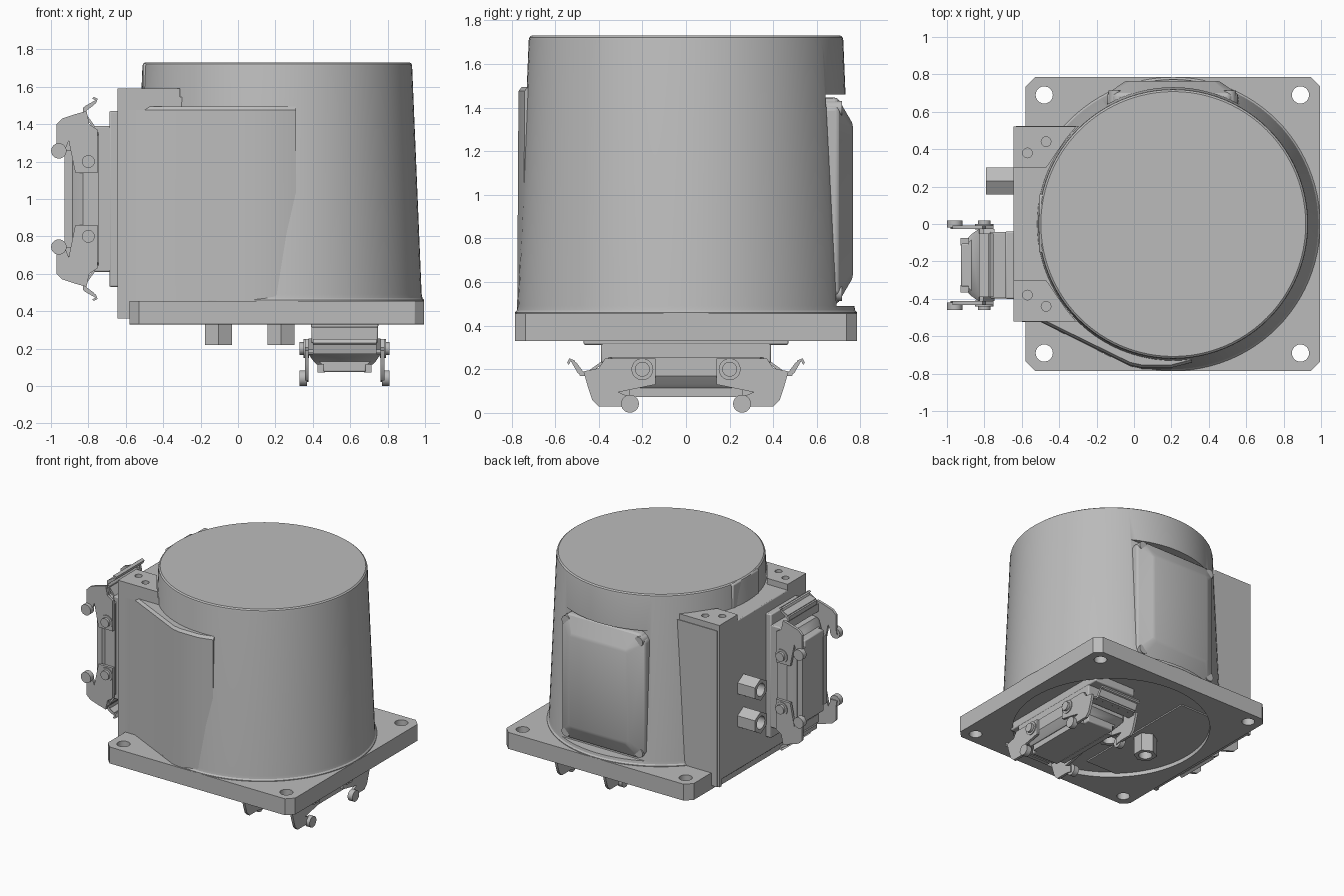
import bpy, bmesh, math
from mathutils import Matrix, Vector

if "Cube" in bpy.data.objects:
    bpy.data.objects.remove(bpy.data.objects["Cube"])

grey = bpy.data.materials.new("cast_grey")
grey.use_nodes = True
grey.diffuse_color = (0.5, 0.5, 0.5, 1)
grey.node_tree.nodes["Principled BSDF"].inputs["Base Color"].default_value = (0.5, 0.5, 0.5, 1)
made = []
WORLD = Matrix.Identity(4)


def loft(name, rings, frame=WORLD, bevel=0):
    """Closed solid through rings with equal point counts."""
    bm = bmesh.new()
    vs = [[bm.verts.new(frame @ Vector(p)) for p in ring] for ring in rings]
    n = len(vs[0])
    for a, b in zip(vs, vs[1:]):
        for i in range(n):
            j = (i + 1) % n
            bm.faces.new((a[i], a[j], b[j], b[i]))
    bm.faces.new(vs[0])
    bm.faces.new(vs[-1])
    bmesh.ops.recalc_face_normals(bm, faces=bm.faces)
    mesh = bpy.data.meshes.new(name)
    bm.to_mesh(mesh)
    bm.free()
    mesh.materials.append(grey)
    ob = bpy.data.objects.new(name, mesh)
    bpy.context.collection.objects.link(ob)
    if bevel:
        mod = ob.modifiers.new("edges", "BEVEL")
        mod.width, mod.segments, mod.limit_method = bevel, 2, "ANGLE"
    made.append(ob)
    return ob


def prism(name, pts, lo, hi, axis=2, frame=WORLD, bevel=0):
    """Extrude a 2D outline along the given axis."""
    def ring(t):
        return [p[:axis] + (t,) + p[axis:] for p in map(tuple, pts)]
    return loft(name, [ring(lo), ring(hi)], frame, bevel)


def circle(cx, cy, r, n=24, turn=0.0):
    return [(cx + r * math.cos(turn + math.tau * i / n),
             cy + r * math.sin(turn + math.tau * i / n)) for i in range(n)]


def rect(x0, x1, y0, y1):
    return [(x0, y0), (x1, y0), (x1, y1), (x0, y1)]


def chamfered(x0, x1, y0, y1, c):
    return [(x0 + c, y0), (x1 - c, y0), (x1, y0 + c), (x1, y1 - c),
            (x1 - c, y1), (x0 + c, y1), (x0, y1 - c), (x0, y0 + c)]


def cut(target, cutter):
    """Subtract the cutter for good and remove it."""
    mod = target.modifiers.new("cut", "BOOLEAN")
    mod.operation, mod.solver, mod.object = "DIFFERENCE", "EXACT", cutter
    bpy.context.view_layer.objects.active = target
    bpy.ops.object.modifier_apply(modifier=mod.name)
    made.remove(cutter)
    bpy.data.objects.remove(cutter)


# Mounting plate with bolt holes and shallow round recess below
CX = 0.21
plate = prism("mounting_plate", chamfered(-0.58, 0.995, -0.785, 0.785, 0.05), 0.33, 0.455)
for x in (-0.48, 0.89):
    for y in (-0.69, 0.69):
        cut(plate, prism("hole_cutter", circle(x, y, 0.046), 0.2, 0.6))
cut(plate, prism("recess_cutter", circle(CX, 0, 0.7, 96), 0.2, 0.37))
edge = plate.modifiers.new("edges", "BEVEL")
edge.width, edge.segments, edge.limit_method = 0.01, 2, "ANGLE"

# Tapered round housing with a pocket for the rear cover
profile = [(0.785, 0.44), (0.785, 0.46), (0.776, 0.47), (0.772, 0.49),
           (0.721, 1.71), (0.718, 1.722), (0.708, 1.73)]
housing = loft("round_housing", [[(x, y, z) for x, y in circle(CX, 0, r, 96)] for r, z in profile])
cut(housing, prism("pocket_cutter", [(0.64, 1.46), (0.9, 1.46), (0.9, 0.49), (0.69, 0.49)],
                   -0.16, 0.57, axis=0))

# Rear cover with sloped rim and corner screws
X0, X1, Z0, Z1 = -0.145, 0.555, 0.5, 1.445
outer = chamfered(X0, X1, Z0, Z1, 0.05)
inner = chamfered(X0 + 0.1, X1 - 0.1, Z0 + 0.12, Z1 - 0.12, 0.03)
loft("rear_cover", [[(x, 0.62 + 0.05 * (Z1 - z), z) for x, z in outer],
                    [(x, 0.695, z) for x, z in outer],
                    [(x, 0.765, z) for x, z in inner]], bevel=0.012)
for x in (X0 + 0.045, X1 - 0.045):
    for z in (Z0 + 0.05, Z1 - 0.05):
        prism("cover_screw", circle(x, z, 0.036, 16), 0.62, 0.715, axis=1)

# Side box, its face panel, and the flat pad above it
prism("side_box", rect(-0.63, 0.0, -0.52, 0.525), 0.36, 1.545)
prism("side_panel", rect(-0.5, 0.505, 0.41, 1.545), -0.645, -0.62, axis=0, bevel=0.006)
prism("housing_pad", rect(-0.508, -0.2, -0.155, 0.16), 1.4, 1.725, bevel=0.01)
for s in (-1, 1):
    pts = [(-0.645, 0.3), (-0.47, 0.3), (-0.36, 0.46), (-0.31, 0.52), (-0.645, 0.52)]
    ear = prism("box_corner", [(x, s * y) for x, y in pts], 1.49, 1.59)
    for x, y in ((-0.57, 0.38), (-0.47, 0.44)):
        cut(ear, prism("screw_cutter", circle(x, s * y, 0.026, 16), 1.55, 1.7))
    prism("box_post", rect(-0.645, -0.58, s * 0.495, s * 0.52), 0.36, 1.55)

# Slanted front web between the box and the round housing
web = [(-0.6, -0.52), (-0.5, -0.52), (-0.02, -0.755), (0.04, -0.768), (0.2, -0.768),
       (0.31, -0.74), (0.2, 0.0), (-0.6, 0.0)]
loft("front_web", [[(x, y * 1.008, 0.44) for x, y in web],
                   [(x, y, 1.475) for x, y in web],
                   [(x, y + 0.015, 1.495) for x, y in web]])


# Hex cable glands with an open bore
def gland(name, centre, axis, start, end):
    nut = prism(name, circle(*centre, 0.083, 6, math.pi / 6), start, end, axis)
    d = (end - start) * 0.7
    cut(nut, prism("bore_cutter", circle(*centre, 0.048), end - d, end + d, axis))


for z in (0.78, 1.03):
    gland("side_gland", (0.23, z), 0, -0.64, -0.79)
for x in (-0.105, 0.23):
    gland("bottom_gland", (x, 0.0), 2, 0.375, 0.22)


# Locking connector: u runs along it, v across it, h away from the mount
def connector(name, frame):
    def block(part, u, v, lo, hi, bevel=0.008):
        prism(name + part, rect(-u, u, -v, v), lo, hi, 2, frame, bevel)

    block("_flange", 0.47, 0.18, -0.05, 0.018)
    block("_base", 0.39, 0.178, 0.0, 0.1)
    loft(name + "_hood", [[(u, v, h) for u, v in chamfered(-a, a, -b, b, 0.03)]
                          for a, b, h in ((0.37, 0.193, 0.075), (0.36, 0.193, 0.16),
                                          (0.31, 0.165, 0.2), (0.31, 0.15, 0.215))], frame)
    block("_cap", 0.31, 0.115, 0.2, 0.255)
    for v in (-0.125, 0.125):
        prism(name + "_grip_rail", rect(-0.26, 0.26, v - 0.02, v + 0.02), 0.2, 0.258, 2, frame)
    lever = [(0.14, 0.08), (0.37, 0.08), (0.4, 0.125), (0.47, 0.14), (0.45, 0.21), (0.43, 0.27),
             (0.4, 0.3), (0.3, 0.3), (0.25, 0.31), (0.25, 0.26), (0.31, 0.235), (0.14, 0.2)]
    spring = [(0.375, 0.085), (0.465, 0.15), (0.495, 0.15), (0.51, 0.09), (0.535, 0.08), (0.545, 0.1)]
    strip = spring + [(u - 0.008, h + 0.01) for u, h in reversed(spring)]
    for s in (-1, 1):
        prism(name + "_spring", [(s * u, h) for u, h in strip], -0.17, 0.17, 1, frame)
        prism(name + "_lever_bridge", rect(s * 0.39, s * 0.45, 0.135, 0.155), -0.2, 0.2, 1, frame)
        for t in (-1, 1):
            prism(name + "_lever", [(s * u, h) for u, h in lever], t * 0.193, t * 0.213, 1, frame)
            prism(name + "_rivet", circle(s * 0.2, 0.13, 0.034), t * 0.17, t * 0.24, 1, frame)
            prism(name + "_rivet_ring", circle(s * 0.2, 0.13, 0.05), t * 0.19, t * 0.22, 1, frame)
            prism(name + "_roller", circle(s * 0.257, 0.288, 0.041), t * 0.2, t * 0.24, 1, frame)


connector("side_connector", Matrix(((0, 0, -1, -0.67), (0, 1, 0, -0.22), (1, 0, 0, 1.0), (0, 0, 0, 1))))
connector("bottom_connector", Matrix(((0, 1, 0, 0.57), (1, 0, 0, 0), (0, 0, -1, 0.33), (0, 0, 0, 1))))

# Smooth shading with sharp edges kept
bpy.ops.object.select_all(action="DESELECT")
for ob in made:
    ob.select_set(True)
bpy.context.view_layer.objects.active = housing
bpy.ops.object.shade_smooth_by_angle(angle=math.radians(30))
